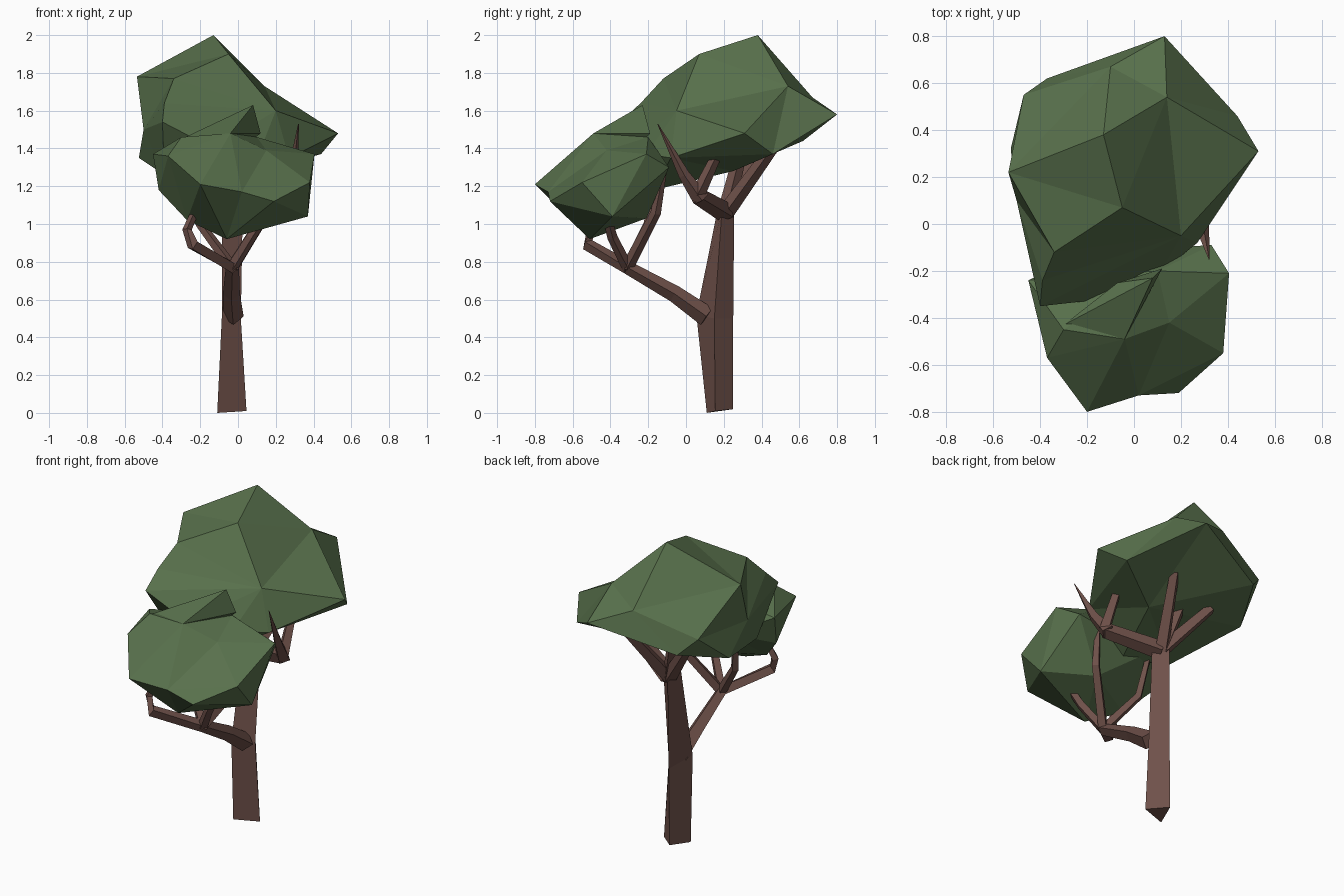
import bpy
import bmesh
from math import cos, sin, pi
from mathutils import Vector

default_cube = bpy.data.objects.get("Cube")
if default_cube:
    bpy.data.objects.remove(default_cube, do_unlink=True)


def make_material(name, red, green, blue):
    material = bpy.data.materials.new(name)
    material.use_nodes = True
    colour = (red, green, blue, 1)
    material.diffuse_color = colour
    shader = material.node_tree.nodes["Principled BSDF"]
    shader.inputs["Base Color"].default_value = colour
    shader.inputs["Roughness"].default_value = .9
    return material


leaf_green = make_material("leaf green", .098, .164, .072)
bark_brown = make_material("bark brown", .158, .082, .068)


def finish(mesh_builder, name, material):
    """Turn a bmesh into a flat shaded object."""
    bmesh.ops.recalc_face_normals(mesh_builder, faces=mesh_builder.faces[:])
    mesh = bpy.data.meshes.new(name)
    mesh_builder.to_mesh(mesh)
    mesh_builder.free()
    mesh.materials.append(material)
    part = bpy.data.objects.new(name, mesh)
    bpy.context.scene.collection.objects.link(part)
    return part


def faceted_clump(name, centre, corners):
    """Faceted foliage: corners are joined up on a ball, then put in place."""
    builder = bmesh.new()
    places = []
    for corner in corners:
        offset = Vector(corner) - Vector(centre)
        offset.z *= 1.4
        places.append((builder.verts.new(offset.normalized()), corner))
    bmesh.ops.convex_hull(builder, input=builder.verts[:])
    for vertex, corner in places:
        vertex.co = corner
    return finish(builder, name, leaf_green)


def skin(name, sections):
    """Closed bark surface through matching cross-sections."""
    builder = bmesh.new()
    rings = [[builder.verts.new(point) for point in ring] for ring in sections]
    sides = len(rings[0])
    for lower, upper in zip(rings, rings[1:]):
        for side in range(sides):
            after = (side + 1) % sides
            builder.faces.new((lower[side], lower[after], upper[after], upper[side]))
    builder.faces.new(rings[0])
    builder.faces.new(rings[-1])
    return finish(builder, name, bark_brown)


def branch(name, path, radii, sides=4):
    """Tapered square limb following a path."""
    points = [Vector(point) for point in path]
    last = len(points) - 1
    sections = []
    for index, (point, radius) in enumerate(zip(points, radii)):
        ahead = points[min(index + 1, last)]
        behind = points[max(index - 1, 0)]
        direction = (ahead - behind).normalized()
        across = Vector((1, 0, 0))
        across = (across - direction * across.dot(direction)).normalized()
        other = direction.cross(across)
        angles = [2 * pi * side / sides for side in range(sides)]
        sections.append([point + (across * cos(a) + other * sin(a)) * radius
                         for a in angles])
    return skin(name, sections)


# Three-sided trunk, deepest where the low limb leaves it
skin("trunk", [
    [(-.11, .11, 0), (.045, .155, .01), (-.06, .25, .02)],
    [(-.085, .055, .52), (.015, .15, .5), (-.055, .25, .5)],
    [(-.085, .17, 1.09), (.025, .19, 1.07), (-.05, .255, 1.05)],
])

# Low limb reaching forward, with its fork
fork = (-.03, -.31, .77)
branch("low_limb", [(-.025, .11, .51), (-.035, -.06, .63), fork],
       [.055, .045, .035])
branch("low_limb_right_twig",
       [fork, (-.24, -.52, .89), (-.27, -.5, .97), (-.23, -.48, 1.06)],
       [.035, .034, .025, .02])
branch("low_limb_front_twig",
       [fork, (.07, -.39, .93), (.19, -.44, 1.12)], [.03, .027, .02])
branch("low_limb_left_twig",
       [fork, (.15, -.16, 1.06), (.17, -.12, 1.28)], [.033, .028, .018])
branch("low_limb_back_twig",
       [fork, (-.2, -.2, 1.0), (-.24, -.15, 1.28)], [.03, .025, .018])

# Upper limbs spreading from the top of the trunk
crotch = (-.03, .21, 1.06)
elbow = (.27, .06, 1.15)
branch("upper_left_limb", [crotch, elbow], [.055, .045])
branch("bare_spike", [(.26, .08, 1.13), (.29, -.01, 1.26), (.32, -.15, 1.53)],
       [.045, .03, .002])
branch("upper_left_twig", [elbow, (.26, .18, 1.4)], [.038, .025])
for name, tip in (("upper_middle_limb", (-.13, .3, 1.42)),
                  ("upper_back_limb", (.09, .47, 1.42)),
                  ("upper_right_limb", (-.26, .37, 1.35))):
    branch(name, [crotch, tip], [.045, .032])

# Large rear crown
faceted_clump("upper_crown", (-.04, .2, 1.55), [
    # Ridge and shoulders
    (-.13, .38, 2), (-.05, .07, 1.9), (-.34, -.12, 1.77), (-.535, .22, 1.78),
    (.14, .54, 1.73), (.2, -.05, 1.6), (-.39, -.24, 1.64),
    # Outer rim
    (.13, .8, 1.58), (.53, .31, 1.48), (.44, .46, 1.37), (-.1, .67, 1.67),
    (-.47, .55, 1.54), (-.37, .62, 1.44), (-.4, -.35, 1.54), (-.13, -.32, 1.4),
    (-.5, .1, 1.5),
    # Underside
    (-.525, .32, 1.35), (-.39, -.15, 1.26), (-.05, -.17, 1.18),
    (.11, -.21, 1.37), (.27, -.08, 1.35), (.1, .25, 1.28),
])

# Smaller front crown
faceted_clump("lower_crown", (0, -.42, 1.2), [
    # Top
    (-.45, -.24, 1.37), (-.37, -.57, 1.36), (-.3, -.45, 1.46),
    (-.04, -.49, 1.48), (.15, -.42, 1.39), (.405, -.21, 1.37), (.33, -.09, 1.3),
    (.1, -.2, 1.46),
    # Front rim
    (-.2, -.8, 1.21), (.02, -.73, 1.17), (.19, -.72, 1.12), (.38, -.55, 1.22),
    # Underside
    (.37, -.39, 1.04), (.1, -.21, 1.03), (-.06, -.51, .92), (-.27, -.42, 1.02),
    (-.42, -.3, 1.18), (-.2, -.12, 1.25),
])

# Raised ridge where the two crowns meet
faceted_clump("crown_ridge", (-.02, -.33, 1.48), [
    (-.04, -.49, 1.48), (.08, -.23, 1.63), (.12, -.19, 1.48),
    (-.3, -.43, 1.45), (-.07, -.25, 1.52), (-.05, -.3, 1.35),
])
